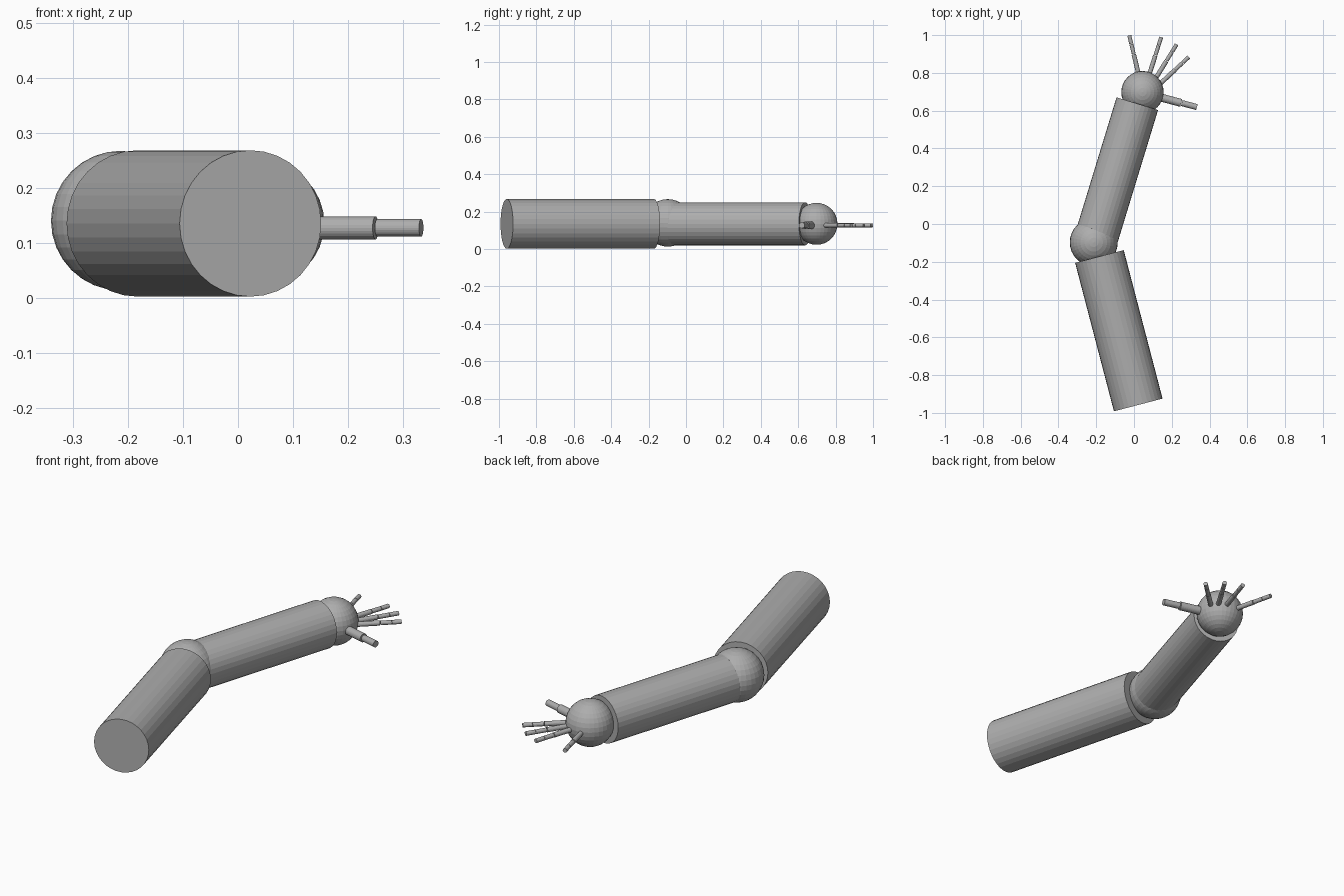
import bpy
from mathutils import Vector

if "Cube" in bpy.data.objects:
    bpy.data.objects.remove(bpy.data.objects["Cube"])

grey = bpy.data.materials.new("plain grey")
grey.diffuse_color = (0.42, 0.42, 0.42, 1)
grey.use_nodes = True
grey.node_tree.nodes["Principled BSDF"].inputs["Base Color"].default_value = grey.diffuse_color

Z = 0.135    # height of the limb axis
ZF = 0.127   # height of the fingers


def finish(name):
    ob = bpy.context.object
    ob.name = name
    ob.data.materials.append(grey)
    return ob


def rod(name, a, b, r, z=Z, sides=32):
    """Capped cylinder between two points in plan."""
    a, b = Vector((*a, z)), Vector((*b, z))
    d = b - a
    bpy.ops.mesh.primitive_cylinder_add(
        vertices=sides, radius=r, depth=d.length, location=(a + b) / 2,
        rotation=d.to_track_quat('Z', 'Y').to_euler())
    return finish(name)


def ball(name, c, r, z):
    bpy.ops.mesh.primitive_uv_sphere_add(
        segments=32, ring_count=16, radius=r, location=(*c, z))
    return finish(name)


def digit(name, base, tip, joints):
    """Row of thinner and thinner segments with small gaps; joints = (start, end, radius)."""
    base, tip = Vector(base), Vector(tip)
    for i, (s, e, r) in enumerate(joints):
        rod(f"{name}_segment_{i + 1}", base.lerp(tip, s), base.lerp(tip, e), r, ZF, 24)


# Limb: upper arm, elbow, forearm, hand
rod("upper_arm", (0.0225, -0.958), (-0.183, -0.172), 0.133)
ball("elbow", (-0.213, -0.097), 0.127, 0.14)
rod("forearm", (-0.203, -0.085), (0.0175, 0.637), 0.115)
ball("hand", (0.045, 0.698), 0.112, Z)

# Four fingers: (base inside the hand, tip)
fingers = [((0.025, 0.79), (-0.025, 0.998)),
           ((0.079, 0.785), (0.144, 0.989)),
           ((0.111, 0.765), (0.226, 0.951)),
           ((0.138, 0.742), (0.29, 0.884))]
for n, (b, t) in enumerate(fingers):
    digit(f"finger_{n + 1}", b, t,
          [(0, 0.52, 0.012), (0.535, 0.78, 0.0105), (0.79, 1, 0.0105)])

# Thumb
digit("thumb", (0.14, 0.67), (0.333, 0.619),
      [(0, 0.57, 0.021), (0.585, 1, 0.016)])
